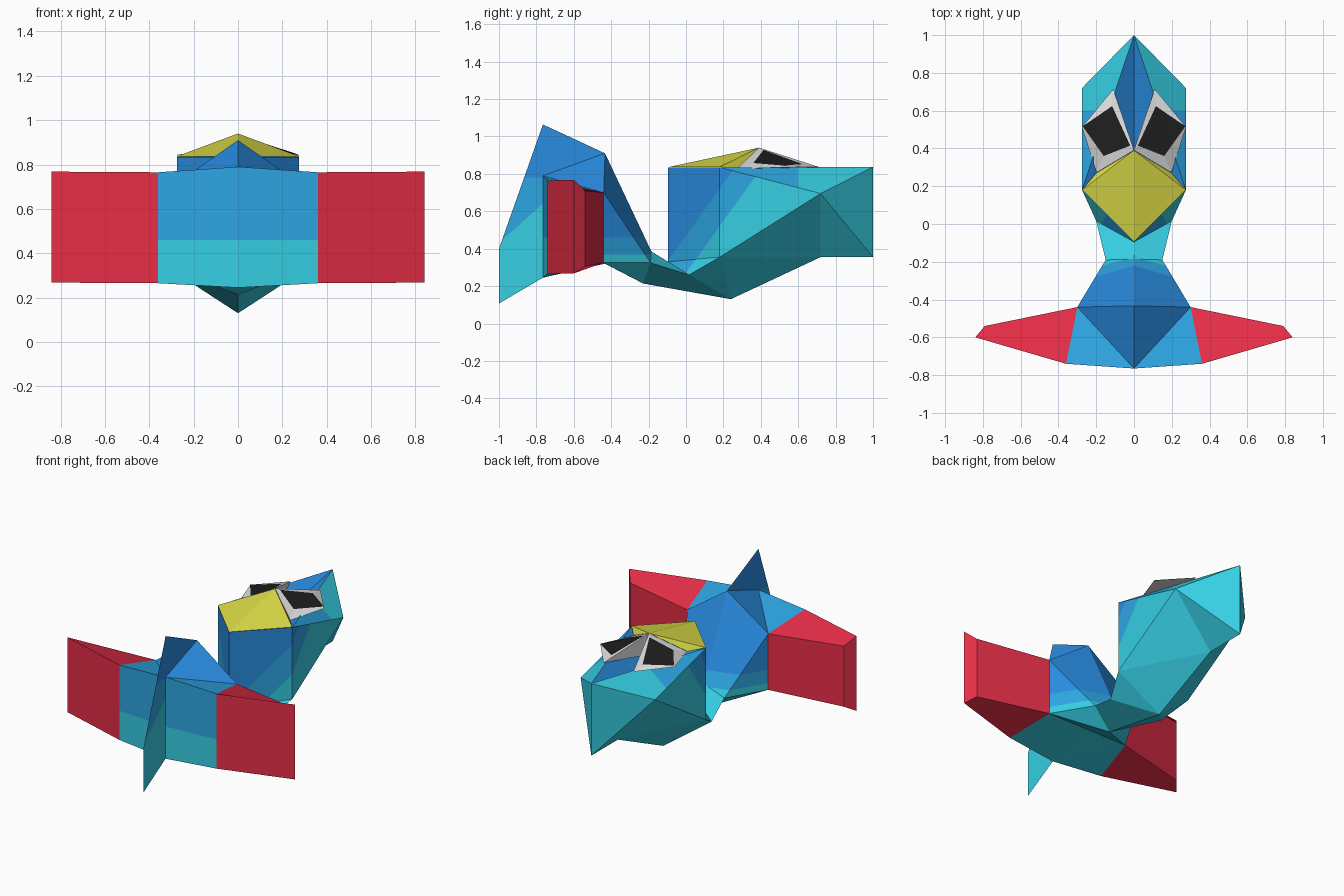
import bpy, bmesh
from mathutils import Vector

if "Cube" in bpy.data.objects:
    bpy.data.objects.remove(bpy.data.objects["Cube"])


def srgb(r, g, b):
    f = lambda c: c / 12.92 if c <= 0.04045 else ((c + 0.055) / 1.055) ** 2.4
    return (f(r), f(g), f(b), 1)


COLOURS = {
    "cyan": srgb(0.21, 0.81, 0.89),
    "sky_blue": srgb(0.18, 0.65, 0.89),
    "deep_blue": srgb(0.16, 0.55, 0.88),
    "red": srgb(0.90, 0.18, 0.28),
    "yellow": srgb(0.86, 0.86, 0.28),
    "white": srgb(0.86, 0.86, 0.86),
    "black": srgb(0.12, 0.12, 0.12),
}
MATS = {}
for name, col in COLOURS.items():
    MATS[name] = bpy.data.materials.new(name)
    MATS[name].diffuse_color = col
NAMES = list(COLOURS)


def build(name, verts, faces, colour, cuts=(), mirror=True):
    """Make a half from points and faces, mirror it in x, slice it into
    colour bands and colour each face by the rule colour(centre, index)."""
    bm = bmesh.new()
    tag = bm.faces.layers.int.new("part")
    for side in ((1, -1) if mirror else (1,)):
        vs = [bm.verts.new((x * side, y, z)) for x, y, z in verts]
        for i, f in enumerate(faces):
            face = bm.faces.new([vs[k] for k in (f if side > 0 else f[::-1])])
            face[tag] = i
    bmesh.ops.remove_doubles(bm, verts=bm.verts, dist=0.0005)
    bmesh.ops.recalc_face_normals(bm, faces=bm.faces)
    for co, no in cuts:
        geom = bm.verts[:] + bm.edges[:] + bm.faces[:]
        bmesh.ops.bisect_plane(bm, geom=geom, plane_co=co, plane_no=no, dist=1e-4)
    for f in bm.faces:
        f.material_index = NAMES.index(colour(f.calc_center_median(), f[tag]))
    bm.faces.layers.int.remove(tag)
    me = bpy.data.meshes.new(name)
    bm.to_mesh(me)
    bm.free()
    for n in NAMES:
        me.materials.append(MATS[n])
    ob = bpy.data.objects.new(name, me)
    bpy.context.collection.objects.link(ob)
    return ob


# Body: front block, peaked rear slope and the neck
def body_colour(c, i):
    if c.y > -0.19:
        return "cyan"
    if i in (5, 6, 7, 8):
        return "cyan" if c.z < 0.37 else "sky_blue" if c.z < 0.46 else "deep_blue"
    return "deep_blue" if i == 2 else "cyan" if c.z < 0.46 else "sky_blue"


build("body",
      [(0, -.765, .79), (0, -.765, .245), (.36, -.74, .765), (.36, -.74, .265),
       (.30, -.44, .70), (.30, -.44, .325), (0, -.433, .91), (0, -.433, .32),
       (0, -.185, .385), (.15, -.19, .325), (0, -.23, .214), (.20, .016, .26),
       (0, .24, .13), (0, -.095, .33)],
      [(0, 1, 3, 2), (0, 2, 4), (0, 4, 6), (1, 7, 5), (1, 5, 3),
       (6, 4, 9, 8), (4, 5, 9), (5, 7, 10), (5, 10, 9),
       (8, 9, 11, 13), (9, 10, 12, 11)],
      body_colour, [((0, 0, .46), (0, 0, 1)), ((0, 0, .37), (0, 0, 1))])

# Wings: tapering slabs with a bevelled tip
build("wings",
      [(.36, -.74, .765), (.84, -.60, .768), (.79, -.54, .71), (.30, -.44, .70),
       (.36, -.74, .265), (.84, -.60, .268), (.79, -.54, .305), (.30, -.44, .325)],
      [(0, 1, 2, 3), (7, 6, 5, 4), (0, 4, 5, 1), (1, 5, 6, 2), (2, 6, 7, 3)],
      lambda c, i: "red")


# Fin: a flat upright sheet on the centre line
def fin_colour(c, i):
    if i == 1 or c.z > 0.78:
        return "deep_blue"
    return "cyan" if c.z - 0.9 * c.y < 1.33 else "sky_blue"


build("fin",
      [(0, -.765, .245), (0, -1, .107), (0, -1, .40), (0, -.765, 1.064),
       (0, -.433, .91), (0, -.765, .79)],
      [(0, 1, 2, 3, 5), (5, 3, 4)], fin_colour,
      [((0, 0, .78), (0, 0, 1)), ((0, -.8, .61), (0, -.9, 1))], mirror=False)


# Head: tapers to a keel at the back, sloping rim and a valley on top
def head_colour(c, i):
    if i in (4, 5):
        return "deep_blue"
    if i == 6:
        return "sky_blue" if c.y < 0.60 else "cyan"
    t = c.z - 1.39 * c.y
    return "deep_blue" if t > 0.47 else "sky_blue" if t > 0.27 else "cyan"


band = Vector((0, -1.39, 1))
build("head",
      [(0, -.095, .835), (.275, .18, .835), (.275, .72, .695), (0, 1, .837),
       (0, .39, .72), (0, -.095, .33), (.275, .18, .355), (0, .72, .355),
       (0, 1, .355), (.20, .016, .26), (0, .24, .13)],
      [(0, 5, 6, 1), (5, 9, 6), (1, 6, 2), (2, 8, 3), (0, 1, 4), (1, 3, 4),
       (1, 2, 3), (6, 7, 2), (2, 7, 8), (10, 7, 6), (10, 6, 9)],
      head_colour,
      [((0, 0, .47), band), ((0, 0, .27), band), ((0, .60, 0), (0, 1, 0))])

# Hood: yellow cap over the front of the head
build("hood",
      [(0, -.095, .836), (.275, .18, .837), (.20, .27, .826), (0, .39, .94)],
      [(0, 1, 3), (1, 2, 3)], lambda c, i: "yellow")

# Eyes: white surrounds with a black centre face
build("eyes",
      [(0, .391, .94), (.198, .272, .826), (.275, .51, .835), (.11, .714, .836),
       (.02, .415, .928), (.16, .36, .858), (.272, .517, .845), (.116, .624, .852),
       (0, .395, .80)],
      [(4, 5, 6, 7), (0, 1, 5, 4), (1, 2, 6, 5), (2, 3, 7, 6), (3, 0, 4, 7),
       (0, 3, 8), (1, 3, 2), (1, 8, 3)],
      lambda c, i: "black" if i == 0 else "white")

for m in bpy.data.materials:
    if m.users and not m.is_grease_pencil:
        m.use_nodes = True
        m.node_tree.nodes["Principled BSDF"].inputs["Base Color"].default_value = m.diffuse_color
